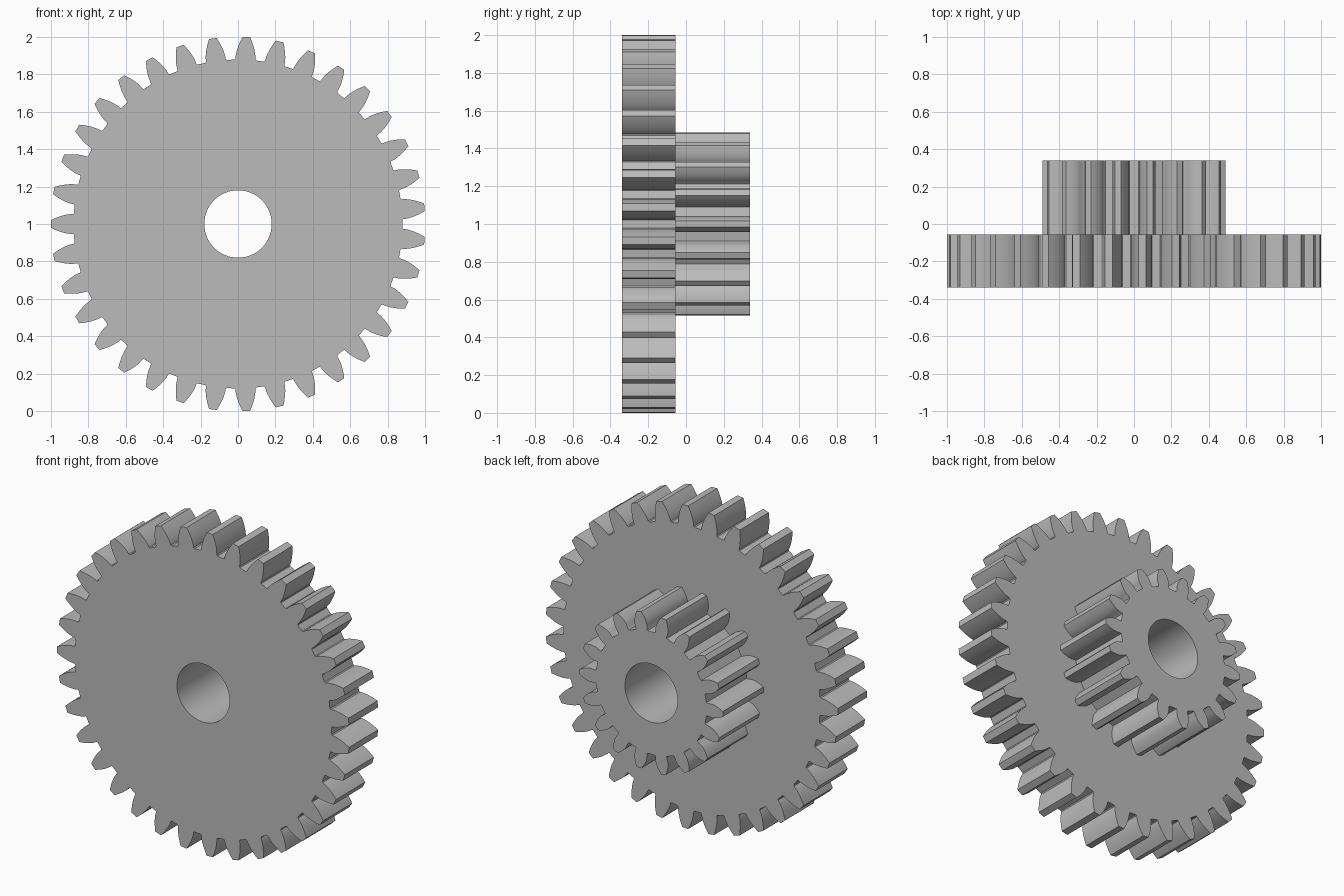
import bpy, bmesh, math
from math import pi, sin, cos, acos, tan

cube = bpy.data.objects.get("Cube")
if cube:
    bpy.data.objects.remove(cube, do_unlink=True)

steel = bpy.data.materials.new("plain grey")
steel.use_nodes = True
GREY = (0.5, 0.5, 0.5, 1)
steel.diffuse_color = GREY
steel.node_tree.nodes["Principled BSDF"].inputs["Base Color"].default_value = GREY

AXIS_Z = 1.0
BORE = 0.18


def involute(angle):
    return tan(angle) - angle


def gear_outline(teeth, tip, start, steps=7):
    """Spur gear outline as (radius, angle) pairs, tooth centred on start."""
    module = 2 * tip / (teeth + 2)
    pitch = module * teeth / 2
    root = pitch - 1.25 * module
    pressure = math.radians(20)
    base = pitch * cos(pressure)
    base_half = pi / (2 * teeth) + involute(pressure)
    # Half of one tooth, from root to tip
    flank = [(root, base_half + 0.006), (root + 0.1 * module, base_half)]
    for i in range(steps):
        r = base + (tip - base) * i / (steps - 1)
        flank.append((r, base_half - involute(acos(base / r))))
    points = []
    for t in range(teeth):
        mid = start + 2 * pi * t / teeth
        points += [(r, mid - a) for r, a in flank]
        points += [(r, mid + a) for r, a in reversed(flank)]
    return points


def make_gear(name, outline, front, back):
    bm = bmesh.new()
    bore = [(BORE, 2 * pi * i / 64) for i in range(64)]
    rings = [[], []]
    for loop in (outline, bore):
        ends = []
        for k, y in enumerate((front, back)):
            verts = [bm.verts.new((r * cos(a), y, AXIS_Z + r * sin(a))) for r, a in loop]
            n = len(verts)
            rings[k] += [bm.edges.new((verts[i], verts[(i + 1) % n])) for i in range(n)]
            ends.append(verts)
        # Tooth flanks or bore wall
        a, b = ends
        for i in range(len(a)):
            j = (i + 1) % len(a)
            bm.faces.new((a[i], a[j], b[j], b[i]))
    # Flat end faces with the bore left open
    for edges in rings:
        bmesh.ops.triangle_fill(bm, edges=edges, use_beauty=True, use_dissolve=False)
    bmesh.ops.recalc_face_normals(bm, faces=bm.faces)
    mesh = bpy.data.meshes.new(name)
    bm.to_mesh(mesh)
    bm.free()
    mesh.materials.append(steel)
    obj = bpy.data.objects.new(name, mesh)
    bpy.context.collection.objects.link(obj)
    bpy.ops.object.select_all(action='DESELECT')
    obj.select_set(True)
    bpy.context.view_layer.objects.active = obj
    bpy.ops.object.shade_smooth_by_angle(angle=math.radians(25))


make_gear("large_gear", gear_outline(35, 1.0, pi), -0.34, -0.056)
make_gear("small_gear", gear_outline(18, 0.49, pi), -0.056, 0.34)
